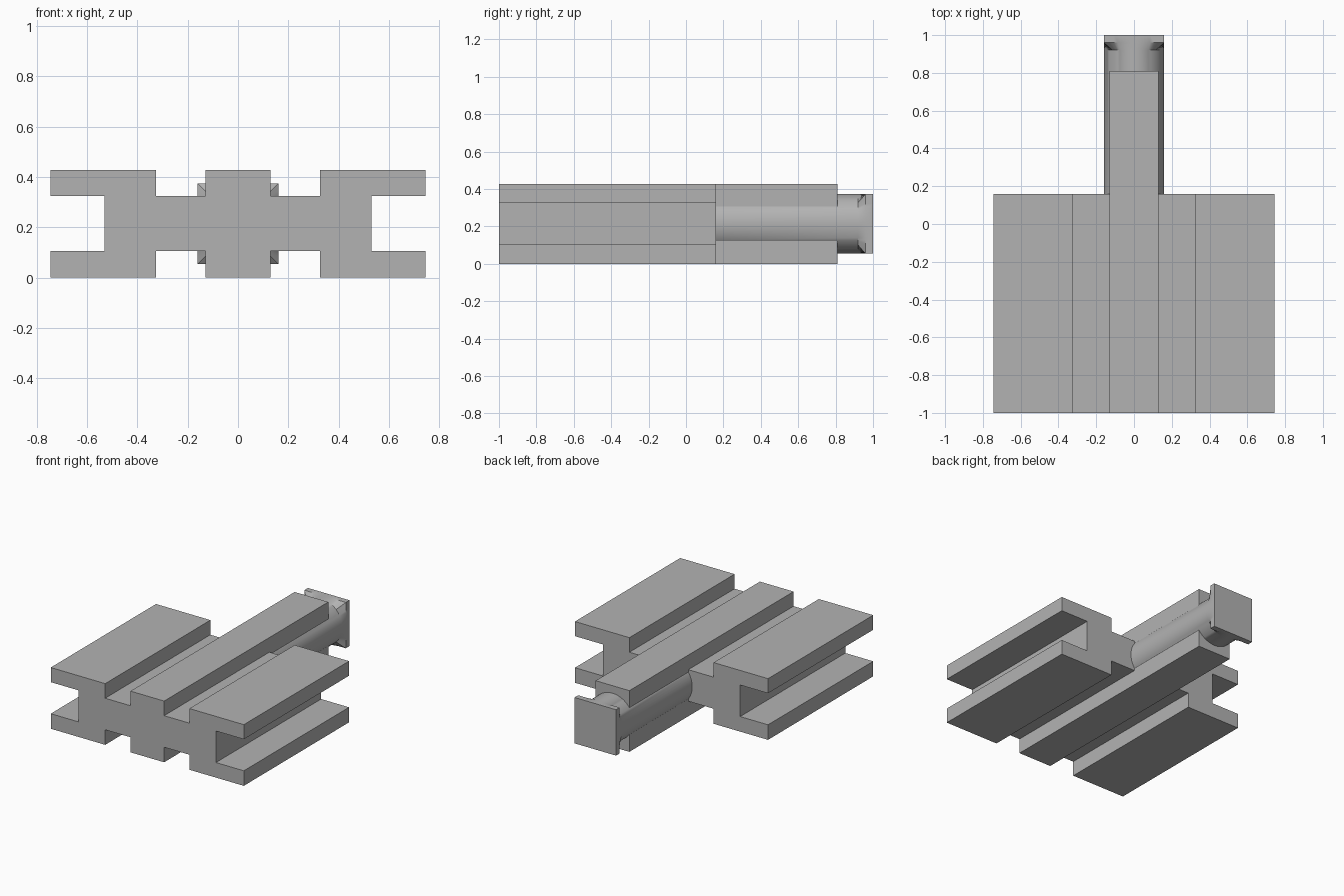
import bpy, bmesh, math

if "Cube" in bpy.data.objects:
    bpy.data.objects.remove(bpy.data.objects["Cube"])

HEIGHT, LOW, HIGH = 0.427, 0.105, 0.325    # slab height and groove levels
RIB, WING, WEB, EDGE = 0.13, 0.325, 0.53, 0.745
FRONT, BODY_END, RIB_END = -1.0, 0.16, 0.81
MID, RADIUS = 0.2145, 0.16

grey = bpy.data.materials.new("plain grey")
grey.use_nodes = True
grey.diffuse_color = (0.45, 0.45, 0.45, 1)
grey.node_tree.nodes["Principled BSDF"].inputs["Base Color"].default_value = grey.diffuse_color


def finish(bm, name):
    bmesh.ops.remove_doubles(bm, verts=bm.verts, dist=0.0001)
    bmesh.ops.recalc_face_normals(bm, faces=bm.faces)
    mesh = bpy.data.meshes.new(name)
    bm.to_mesh(mesh)
    bm.free()
    mesh.materials.append(grey)
    obj = bpy.data.objects.new(name, mesh)
    bpy.context.collection.objects.link(obj)
    return obj


def extrude(bm, faces, y):
    """Extrude faces backwards to y and return the new cap faces."""
    out = bmesh.ops.extrude_face_region(bm, geom=faces)["geom"]
    for v in out:
        if isinstance(v, bmesh.types.BMVert):
            v.co.y = y
    return [f for f in out if isinstance(f, bmesh.types.BMFace)]


# Slotted body: a wing profile mirrored about a centre profile
wing = [(RIB, LOW), (WING, LOW), (WING, 0), (EDGE, 0), (EDGE, LOW), (WEB, LOW),
        (WEB, HIGH), (EDGE, HIGH), (EDGE, HEIGHT), (WING, HEIGHT), (WING, HIGH), (RIB, HIGH)]
side = [(RIB, 0), (RIB, LOW), (RIB, HIGH), (RIB, HEIGHT)]
profiles = [wing, [(-x, z) for x, z in reversed(wing)],
            side + [(-x, z) for x, z in reversed(side)]]
bm = bmesh.new()
for profile in profiles:
    bm.faces.new([bm.verts.new((x, FRONT, z)) for x, z in profile])
bmesh.ops.remove_doubles(bm, verts=bm.verts, dist=0.0001)
caps = extrude(bm, bm.faces[:], BODY_END)

# The centre rib runs on behind the wings
centre = [f for f in caps if abs(f.calc_center_median().x) < 0.01]
extrude(bm, centre, RIB_END)
bmesh.ops.delete(bm, geom=[f for f in centre if f.is_valid], context="FACES_ONLY")
bmesh.ops.recalc_face_normals(bm, faces=bm.faces)
bmesh.ops.dissolve_limit(bm, angle_limit=0.01, verts=bm.verts, edges=bm.edges)
finish(bm, "slotted_body")

# Round shaft flaring into a square end plate
SEGMENTS = 64
bm = bmesh.new()
rings = []
for y, square in ((0.1, False), (0.92, False), (0.96, True), (1.0, True)):
    ring = []
    for i in range(SEGMENTS):
        a = math.tau * i / SEGMENTS
        c, s = math.cos(a), math.sin(a)
        r = RADIUS / max(abs(c), abs(s)) if square else RADIUS
        ring.append(bm.verts.new((r * c, y, MID + r * s)))
    rings.append(ring)
for a, b in zip(rings, rings[1:]):
    for i in range(SEGMENTS):
        j = (i + 1) % SEGMENTS
        bm.faces.new((a[i], a[j], b[j], b[i]))
bm.faces.new(rings[0])
bm.faces.new(rings[-1])
shaft = finish(bm, "shaft_with_end_plate")
bpy.ops.object.select_all(action="DESELECT")
shaft.select_set(True)
bpy.context.view_layer.objects.active = shaft
bpy.ops.object.shade_smooth_by_angle(angle=math.radians(30))
